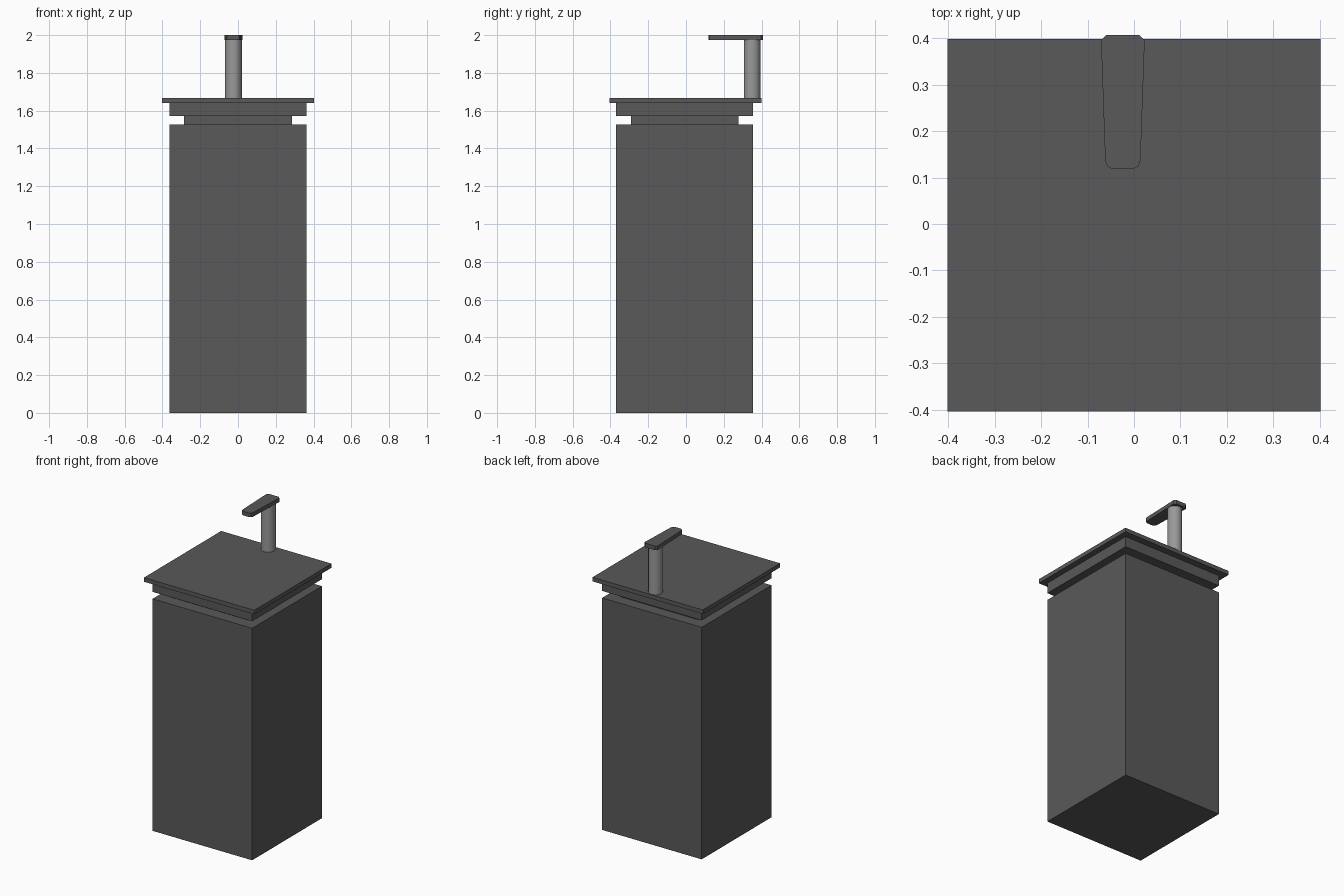
import bpy, bmesh

cube = bpy.data.objects.get("Cube")
if cube:
    bpy.data.objects.remove(cube, do_unlink=True)


def material(name, grey):
    mat = bpy.data.materials.new(name)
    mat.use_nodes = True
    colour = (grey, grey, grey, 1)
    mat.diffuse_color = colour
    mat.node_tree.nodes["Principled BSDF"].inputs["Base Color"].default_value = colour
    return mat


dark = material("dark grey", 0.1)
steel = material("steel grey", 0.32)


def box(name, width, z0, z1, y):
    bpy.ops.mesh.primitive_cube_add(size=1, location=(0, y, (z0 + z1) / 2))
    ob = bpy.context.object
    ob.name = name
    ob.scale = (width, width, z1 - z0)
    bpy.ops.object.transform_apply(location=False, rotation=False, scale=True)
    ob.data.materials.append(dark)
    return ob


# Square container, recessed neck, collar and lid
box("container", 0.725, 0, 1.526, -0.008)
box("neck", 0.57, 1.526, 1.572, -0.006)
box("collar", 0.725, 1.572, 1.641, -0.008)
box("lid_plate", 0.803, 1.641, 1.668, -0.003)

# Pump post
post_x, post_y = -0.024, 0.35
bpy.ops.mesh.primitive_cylinder_add(vertices=32, radius=0.044, depth=0.307,
                                    location=(post_x, post_y, 1.8205))
post = bpy.context.object
post.name = "pump_post"
post.data.materials.append(steel)
bpy.ops.object.shade_smooth_by_angle()

# Tapered spout: half outline mirrored across its centre line, then extruded
half = [(0.036, 0.407), (0.047, 0.396), (0.038, 0.137), (0.033, 0.124), (0.021, 0.118)]
outline = half + [(-x, y) for x, y in reversed(half)]
bm = bmesh.new()
face = bm.faces.new([bm.verts.new((x, y, 0)) for x, y in outline])
top = bmesh.ops.extrude_face_region(bm, geom=[face])
bmesh.ops.translate(bm, vec=(0, 0, 0.027),
                    verts=[v for v in top["geom"] if isinstance(v, bmesh.types.BMVert)])
bmesh.ops.recalc_face_normals(bm, faces=bm.faces)
mesh = bpy.data.meshes.new("spout")
bm.to_mesh(mesh)
bm.free()
spout = bpy.data.objects.new("spout", mesh)
spout.location = (post_x, 0, 1.973)
bpy.context.collection.objects.link(spout)
mesh.materials.append(dark)
